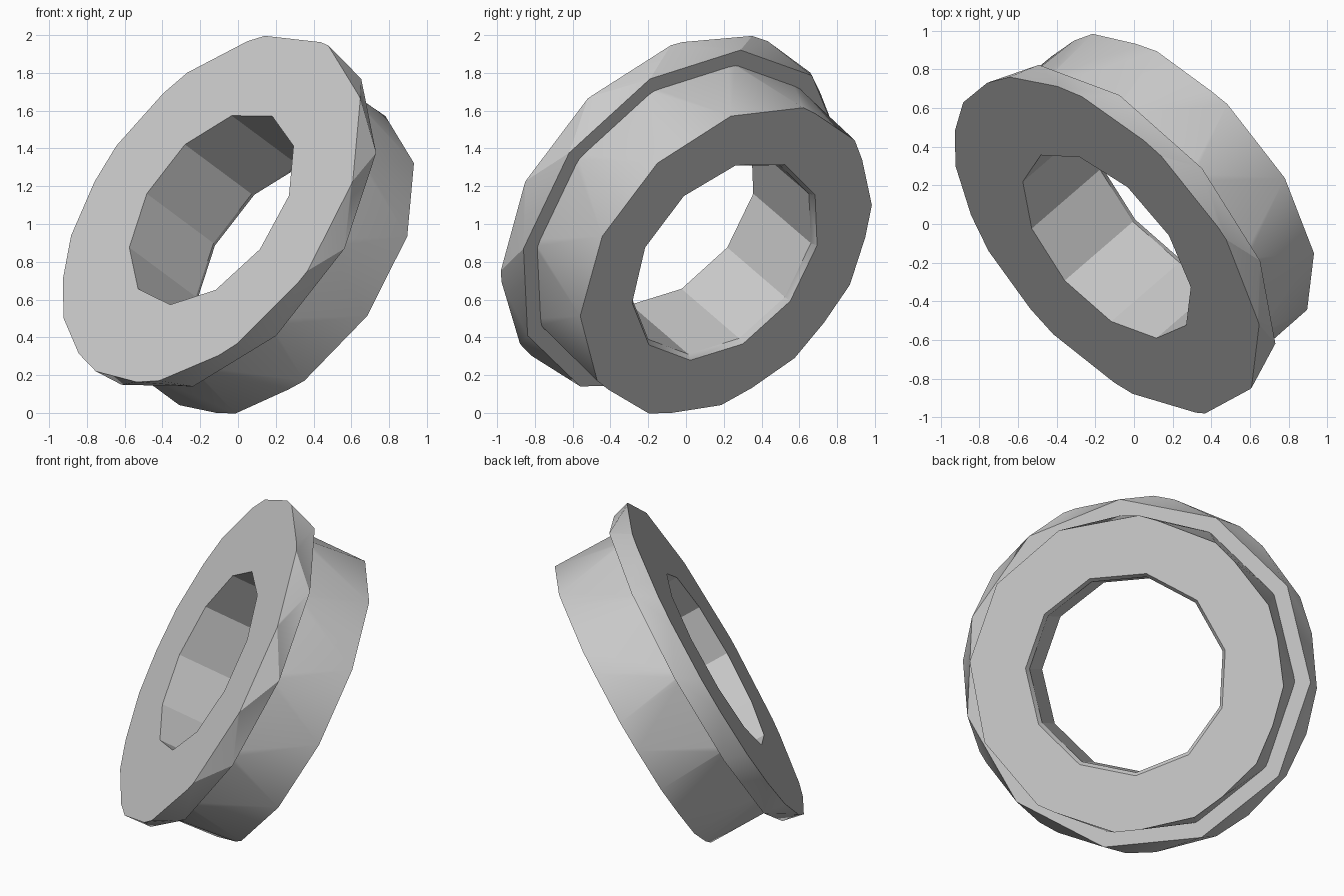
import bpy
import bmesh
from math import cos, sin, radians, tau
from mathutils import Matrix, Vector

if "Cube" in bpy.data.objects:
    bpy.data.objects.remove(bpy.data.objects["Cube"])

# Tilted frame: local z runs along the bore from the flange face to the narrow end
axis = Vector((0.66, 0.57, -0.49)).normalized()
up = (Vector((0, 0, 1)) - axis * axis.z).normalized()
side = axis.cross(up)
frame = Matrix((up, side, axis)).transposed().to_4x4()
frame.translation = (-0.138, -0.11, 1.083)

grey = bpy.data.materials.new("plain_grey")
grey.use_nodes = True
grey.diffuse_color = (0.6, 0.6, 0.6, 1)
grey.node_tree.nodes["Principled BSDF"].inputs["Base Color"].default_value = (0.6, 0.6, 0.6, 1)

THICK, LENGTH = 0.14, 0.565
BORE_TURN = -15.8      # corner angle of the bore
TWELVE_TURN = -9       # corner angle of the twelve-sided edges


def ring(sides, radius, height, turn):
    return [Vector((radius * cos(radians(turn) + tau * i / sides),
                    radius * sin(radians(turn) + tau * i / sides), height))
            for i in range(sides)]


def hull(name, *rings):
    """Solid wrapped around several polygon rings."""
    bm = bmesh.new()
    for points in rings:
        for p in points:
            bm.verts.new(p)
    out = bmesh.ops.convex_hull(bm, input=bm.verts)
    loose = {g for g in out["geom_interior"] + out["geom_unused"]
             if isinstance(g, bmesh.types.BMVert)}
    bmesh.ops.delete(bm, geom=list(loose), context="VERTS")
    bmesh.ops.dissolve_limit(bm, angle_limit=radians(0.5), verts=bm.verts, edges=bm.edges)
    bmesh.ops.recalc_face_normals(bm, faces=bm.faces)
    mesh = bpy.data.meshes.new(name)
    bm.to_mesh(mesh)
    bm.free()
    mesh.materials.append(grey)
    obj = bpy.data.objects.new(name, mesh)
    obj.matrix_world = frame
    bpy.context.collection.objects.link(obj)
    return obj


def combine(target, other, operation):
    """Apply a boolean and discard the helper."""
    other.hide_render = True
    mod = target.modifiers.new(operation, "BOOLEAN")
    mod.operation, mod.object, mod.solver = operation, other, "EXACT"
    bpy.context.view_layer.objects.active = target
    bpy.ops.object.modifier_apply(modifier=mod.name)
    bpy.data.objects.remove(other)


# Wide flange: mixed corners in front, eleven corners behind
body = hull("flanged_ring",
            ring(12, 1.06, 0, TWELVE_TURN),
            ring(11, 1.055, 0, BORE_TURN),
            ring(11, 1.04, THICK, 1))

# Tube behind the flange, sunk into it for a clean joint
tube = hull("tube",
            ring(11, 0.945, THICK / 2, 1),
            ring(11, 0.945, THICK, 1),
            ring(12, 0.94, LENGTH, TWELVE_TURN),
            ring(11, 0.925, LENGTH, BORE_TURN))
combine(body, tube, "UNION")

# Straight bore and the small chamfer at its narrow end
bore = hull("bore_cutter",
            ring(11, 0.585, -0.2, BORE_TURN), ring(11, 0.585, 0.8, BORE_TURN))
combine(body, bore, "DIFFERENCE")
chamfer = hull("chamfer_cutter",
               ring(11, 0.565, LENGTH - 0.06, BORE_TURN),
               ring(11, 0.625, LENGTH + 0.03, BORE_TURN))
combine(body, chamfer, "DIFFERENCE")

# Soft facets, crisp edges
bpy.ops.object.select_all(action="DESELECT")
body.select_set(True)
bpy.context.view_layer.objects.active = body
bpy.ops.object.shade_smooth_by_angle(angle=radians(30))
